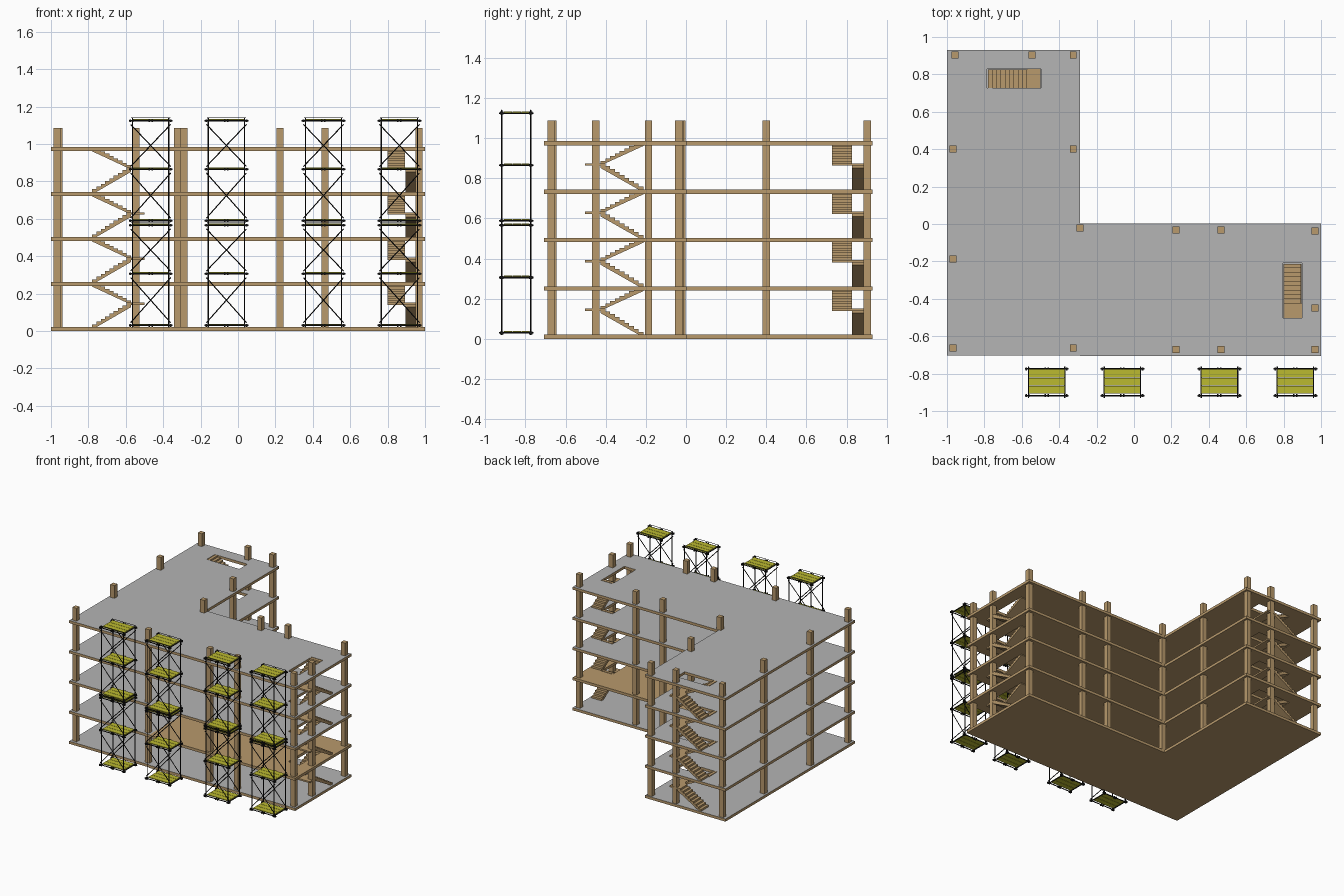
import bpy, bmesh
from mathutils import Vector

cube = bpy.data.objects.get("Cube")
if cube:
    bpy.data.objects.remove(cube, do_unlink=True)


def material(name, rgb):
    m = bpy.data.materials.new(name)
    m.use_nodes = True
    m.diffuse_color = (*rgb, 1)
    bsdf = m.node_tree.nodes["Principled BSDF"]
    bsdf.inputs["Base Color"].default_value = (*rgb, 1)
    bsdf.inputs["Roughness"].default_value = 0.8
    return m


TAN = material("tan concrete", (0.48, 0.32, 0.15))
GRAY = material("gray floor", (0.46, 0.46, 0.46))
BLACK = material("black steel", (0.008, 0.008, 0.008))
YELLOW = material("yellow plank", (0.5, 0.49, 0.03))


def finish(bm, name, *mats):
    bmesh.ops.recalc_face_normals(bm, faces=bm.faces)
    mesh = bpy.data.meshes.new(name)
    bm.to_mesh(mesh)
    bm.free()
    for m in mats:
        mesh.materials.append(m)
    obj = bpy.data.objects.new(name, mesh)
    bpy.context.collection.objects.link(obj)
    return obj


def add_box(bm, lo, hi, mat=0):
    lo, hi = Vector(lo), Vector(hi)
    verts = bmesh.ops.create_cube(bm, size=1)["verts"]
    for v in verts:
        v.co = (lo + hi) / 2 + v.co * (hi - lo)
    for f in {f for v in verts for f in v.link_faces}:
        f.material_index = mat


def add_bar(bm, a, b, r):
    a, b = Vector(a), Vector(b)
    d = b - a
    turn = d.to_track_quat('Z', 'Y').to_matrix().to_4x4()
    turn.translation = (a + b) / 2
    bmesh.ops.create_cone(bm, cap_ends=True, segments=6, radius1=r, radius2=r,
                          depth=d.length, matrix=turn)


# Floor slabs: a frame of cells around an optional stair opening
def slab(name, xs, ys, top, opening, top_mat):
    bm = bmesh.new()
    grid = [[bm.verts.new((x, y, top - 0.021)) for y in ys] for x in xs]
    faces = []
    for i in range(3):
        for j in range(3):
            if opening and i == j == 1:
                continue
            faces.append(bm.faces.new((grid[i][j], grid[i + 1][j],
                                       grid[i + 1][j + 1], grid[i][j + 1])))
    ext = bmesh.ops.extrude_face_region(bm, geom=faces, use_keep_orig=True)["geom"]
    for e in ext:
        if isinstance(e, bmesh.types.BMVert):
            e.co.z = top
    bmesh.ops.recalc_face_normals(bm, faces=bm.faces)
    for f in bm.faces:
        f.material_index = int(f.normal.z > 0.9)
    finish(bm, name, TAN, top_mat)


FLOORS = [0.021 + 0.241 * i for i in range(5)]
for n, z in enumerate(FLOORS):
    slab(f"west_slab_{n}", (-1, -0.785, -0.497, -0.29), (-0.702, 0.726, 0.828, 0.93),
         z, n > 0, GRAY)
    slab(f"east_slab_{n}", (-0.29, 0.796, 0.897, 1), (-0.707, -0.502, -0.208, 0.002),
         z, n > 0, TAN if n == 1 else GRAY)

# Columns
COLUMNS = [(-0.956, 0.903), (-0.545, 0.903), (-0.325, 0.903),
           (-0.967, 0.40), (-0.325, 0.40), (-0.967, -0.187),
           (-0.967, -0.663), (-0.325, -0.663), (-0.288, -0.021),
           (0.224, -0.032), (0.465, -0.032), (0.967, -0.037),
           (0.967, -0.45), (0.967, -0.672), (0.224, -0.672), (0.465, -0.672)]
for n, (x, y) in enumerate(COLUMNS):
    bm = bmesh.new()
    h = 0.0185
    add_box(bm, (x - h, y - h, 0.02), (x + h, y + h, 1.087))
    finish(bm, f"column_{n}", TAN)


# Stairs: u runs along the flight, v across it
def add_flight(bm, place, u0, u1, z0, z1, v0, v1, steps=9):
    du, dz = (u1 - u0) / steps, (z1 - z0) / steps
    profile = []
    for i in range(steps):
        profile += [(u0 + i * du, z0 + i * dz), (u0 + i * du, z0 + (i + 1) * dz)]
    profile += [(u1, z1), (u1, z1 - 0.024), (u0 + du, z0)]
    a, b = ([bm.verts.new(place(u, v, z)) for u, z in profile] for v in (v0, v1))
    bm.faces.new(a)
    bm.faces.new(b[::-1])
    for i in range(len(a)):
        j = (i + 1) % len(a)
        bm.faces.new((a[j], a[i], b[i], b[j]))


def staircase(name, place, start, turn, end, upper, lower):
    for n, (z0, z1) in enumerate(zip(FLOORS, FLOORS[1:])):
        bm = bmesh.new()
        mid = z0 + 0.131
        add_flight(bm, place, start, turn, z0, mid, *lower)
        add_flight(bm, place, turn, start, mid, z1, *upper)
        a = Vector(place(turn, upper[0], mid - 0.012))
        b = Vector(place(end, lower[1], mid))
        add_box(bm, [min(p) for p in zip(a, b)], [max(p) for p in zip(a, b)])
        finish(bm, f"{name}_{n}", TAN)


staircase("west_stair", lambda u, v, z: (u, v, z), -0.78, -0.572, -0.5,
          (0.728, 0.826), (0.828, 0.922))
staircase("east_stair", lambda u, v, z: (v, u, z), -0.213, -0.425, -0.503,
          (0.798, 0.894), (0.896, 0.985))

# Scaffold tower: two stacked modules, each two lifts high
HX, HY = 0.097, 0.072
bm = bmesh.new()
for base in (0.03, 0.589):
    levels = [base, base + 0.276, base + 0.536]
    for z in levels:
        for s in (-1, 1):
            add_bar(bm, (-0.117, s * HY, z), (0.117, s * HY, z), 0.004)
            add_bar(bm, (s * HX, -0.085, z), (s * HX, 0.085, z), 0.004)
            # Couplers at the rail ends and middle
            for x in (-0.108, -HX, -0.008, 0.008, HX, 0.108):
                add_box(bm, (x - 0.004, s * HY - 0.008, z - 0.007),
                        (x + 0.004, s * HY + 0.008, z + 0.007))
        # Three planks per deck
        for k in (-1, 0, 1):
            y = k * 0.0435 + 0.003
            add_box(bm, (-0.095, y - 0.0205, z + 0.002), (0.095, y + 0.0205, z + 0.009), 1)
    for sy in (-HY, HY):
        top = levels[2] + 0.016
        add_bar(bm, (-0.105, sy, top), (0.105, sy, top), 0.002)
        for sx in (-HX, HX):
            add_bar(bm, (sx, sy, base - 0.01), (sx, sy, top), 0.0035)
        # Cross braces
        for lo, hi in zip(levels, levels[1:]):
            for s in (-1, 1):
                add_bar(bm, (-s * 0.107, sy, lo + 0.015), (s * 0.107, sy, hi - 0.02), 0.003)
tower = finish(bm, "scaffold_tower_0", BLACK, YELLOW)
for n, x in enumerate((-0.467, -0.062, 0.457, 0.863)):
    obj = tower
    if n:
        obj = bpy.data.objects.new(f"scaffold_tower_{n}", tower.data)
        bpy.context.collection.objects.link(obj)
    obj.location = (x, -0.846, 0)
